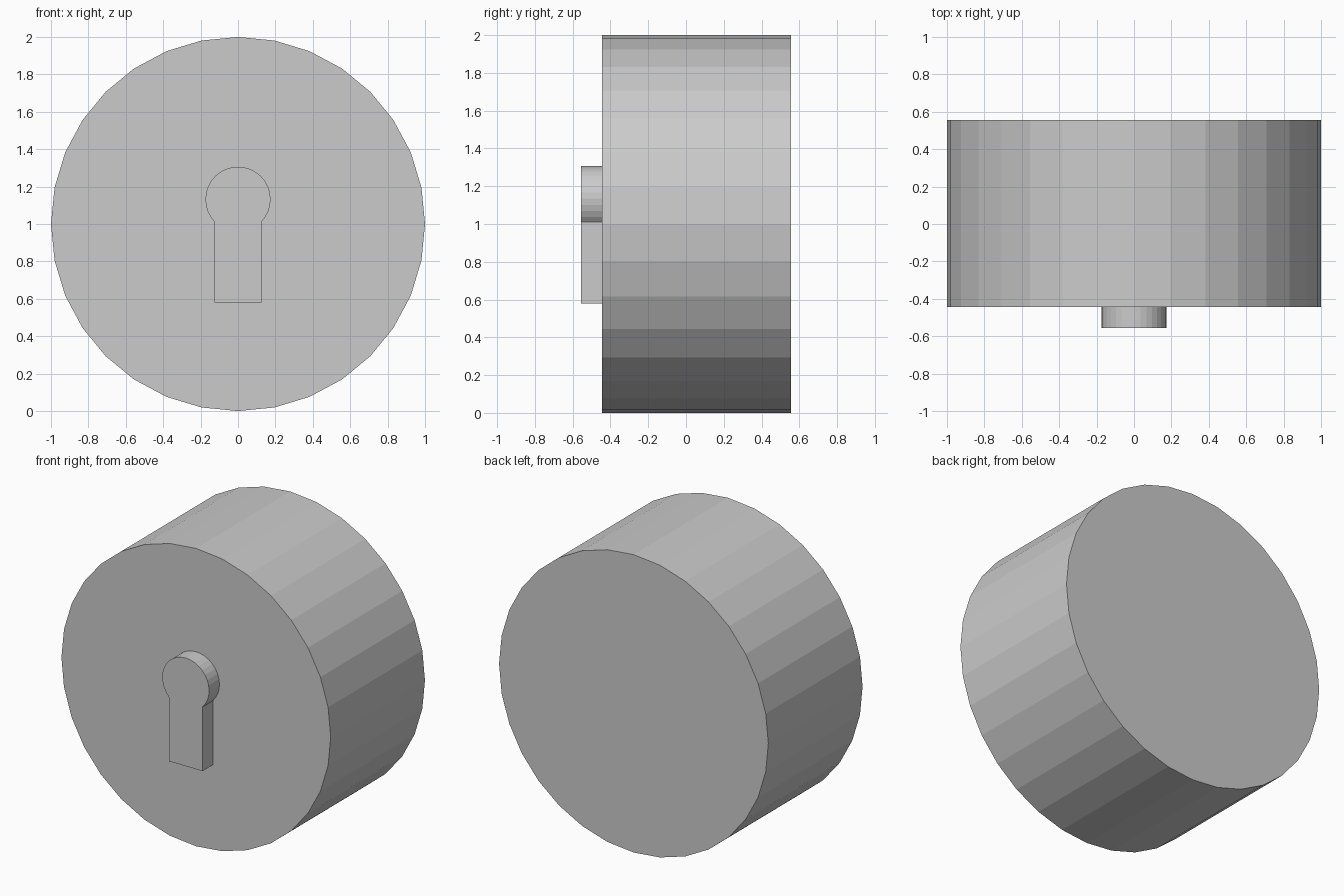
import bpy, bmesh, math

if "Cube" in bpy.data.objects:
    bpy.data.objects.remove(bpy.data.objects["Cube"])


def extruded(name, profile, y_front, y_back):
    """Solid made by extruding an x/z outline along y."""
    bm = bmesh.new()
    face = bm.faces.new([bm.verts.new((x, y_front, z)) for x, z in profile])
    ext = bmesh.ops.extrude_face_region(bm, geom=[face], use_keep_orig=True)
    verts = [g for g in ext["geom"] if isinstance(g, bmesh.types.BMVert)]
    bmesh.ops.translate(bm, verts=verts, vec=(0, y_back - y_front, 0))
    bmesh.ops.recalc_face_normals(bm, faces=bm.faces[:])
    mesh = bpy.data.meshes.new(name)
    bm.to_mesh(mesh)
    bm.free()
    obj = bpy.data.objects.new(name, mesh)
    bpy.context.collection.objects.link(obj)
    return obj


def arc(cz, r, start, end, steps):
    """Points on a circle centred on x = 0, angles measured from +x."""
    return [(r * math.cos(start + (end - start) * i / steps),
             cz + r * math.sin(start + (end - start) * i / steps))
            for i in range(steps + 1)]


# Drum: 32-sided flat-shaded cylinder lying along y
extruded("drum_body", arc(1.0, 1.0, 0, 2 * math.pi, 32)[:-1], -0.445, 0.555)

# Keyhole plate: round head running into a straight stem
HEAD_Z, HEAD_R, STEM_X, STEM_Z = 1.132, 0.174, 0.125, 0.58
a = math.acos(STEM_X / HEAD_R)
keyhole = arc(HEAD_Z, HEAD_R, -a, math.pi + a, 24)
keyhole += [(-STEM_X, STEM_Z), (STEM_X, STEM_Z)]
extruded("keyhole_plate", keyhole, -0.555, -0.44)
